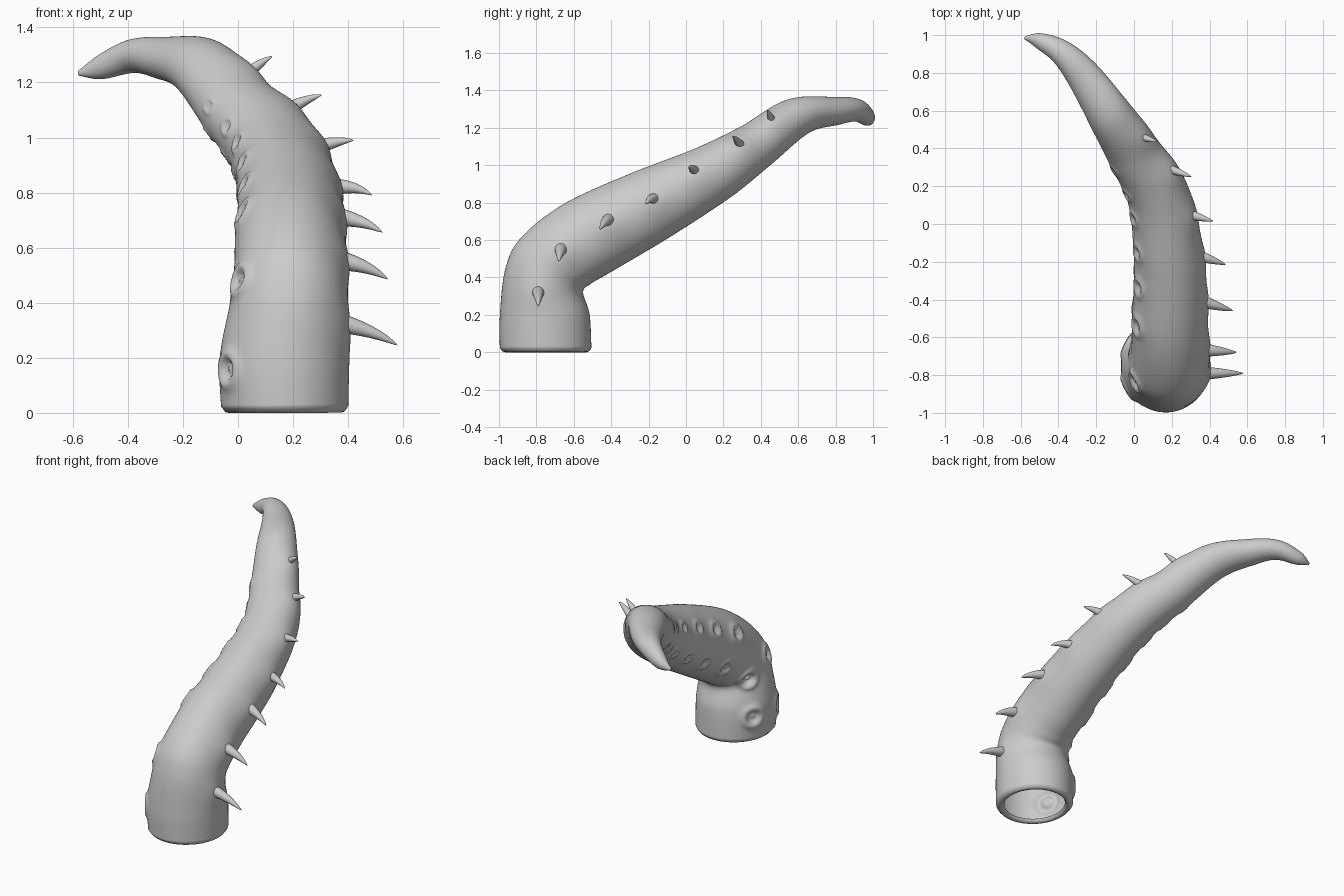
import bpy, math
from mathutils import Vector as V

if "Cube" in bpy.data.objects:
    bpy.data.objects.remove(bpy.data.objects["Cube"])

# Sections: top y,z / bottom y,z of each ring, centre x, half width
SECTIONS = [
    (-.995, 0, -.505, 0, .17, .23),
    (-.995, .2, -.515, .2, .17, .233),
    (-.965, .45, -.55, .32, .185, .212),
    (-.88, .615, -.51, .365, .19, .205),
    (-.65, .795, -.40, .43, .19, .20),
    (-.30, .955, -.08, .62, .185, .185),
    (.05, 1.09, .24, .83, .13, .165),
    (.30, 1.21, .45, 1.0, .0, .143),
    (.53, 1.345, .66, 1.175, -.14, .118),
    (.78, 1.365, .81, 1.215, -.275, .09),
    (.92, 1.355, .90, 1.235, -.385, .066),
    (.98, 1.30, .96, 1.213, -.50, .042),
    (.985, 1.245, .985, 1.225, -.578, .008)]
LAST = len(SECTIONS) - 1
SIDES = 120
STEPS = 22


def sample(u):
    """Smooth interpolation through the section table."""
    i = min(int(u), LAST - 1)
    f = u - i
    p = [SECTIONS[max(0, min(LAST, i + k))] for k in (-1, 0, 1, 2)]
    return [.5 * (2 * b + (c - a) * f + (2 * a - 5 * b + 4 * c - d) * f ** 2
                  + (3 * b - a - 3 * c + d) * f ** 3) for a, b, c, d in zip(*p)]


def centre(u):
    yt, zt, yb, zb, x, w = sample(u)
    return V((x, (yt + yb) / 2, (zt + zb) / 2))


def frame(u):
    yt, zt, yb, zb, x, w = sample(u)
    tangent = centre(min(u + .05, LAST)) - centre(max(u - .05, 0))
    up = V((0, (yt - yb) / 2, (zt - zb) / 2))
    side = tangent.cross(up).normalized() * w
    return centre(u), side, up


def surface(u, a):
    c, side, up = frame(u)
    return c + side * math.cos(a) + up * math.sin(a)


def loft(name, rings, tip):
    n = len(rings[0])
    verts = [p for r in rings for p in r] + [tip]
    faces = [(i * n + j, i * n + (j + 1) % n, (i + 1) * n + (j + 1) % n, (i + 1) * n + j)
             for i in range(len(rings) - 1) for j in range(n)]
    k = (len(rings) - 1) * n
    faces += [(k + j, k + (j + 1) % n, len(verts) - 1) for j in range(n)]
    me = bpy.data.meshes.new(name)
    me.from_pydata([tuple(v) for v in verts], [], faces)
    me.polygons.foreach_set("use_smooth", [True] * len(faces))
    ob = bpy.data.objects.new(name, me)
    bpy.context.collection.objects.link(ob)
    return ob


# Spikes: base point, tip point, base radius
SPIKES = [
    ((.41, -.79, .31), (.58, -.79, .245), .036),
    ((.405, -.67, .54), (.545, -.68, .485), .036),
    ((.395, -.42, .70), (.525, -.46, .655), .034),
    ((.38, -.18, .815), (.487, -.215, .79), .030),
    ((.33, .04, .975), (.42, .015, .99), .026),
    ((.22, .28, 1.12), (.305, .25, 1.155), .024),
    ((.06, .455, 1.25), (.125, .435, 1.295), .022)]

# Two rows of suckers along the left side
suckers = []
for k, u in enumerate((.8, 2.4, 4.15, 4.75, 5.3, 5.85, 6.4, 6.95)):
    for s in (-1, 1):
        suckers.append((surface(u, math.pi + s * math.radians(29)), .056 - .0045 * k))


def relief(p):
    """Height of sucker rims, cups and knobs, and swellings below the spikes."""
    h = 0
    for c, r in suckers:
        q = (p - c).length / r
        if q < 4:
            h += r * (.22 * math.exp(-((q - 1) / .4) ** 2) - .6 * math.exp(-(q / .55) ** 2)
                      + .55 * math.exp(-(q / .25) ** 2) + .12 * math.exp(-(q / 1.8) ** 2))
    for b, t, r in SPIKES:
        d = (p - V(b)).length
        if d < .25:
            h += .012 * math.exp(-(d / .09) ** 2)
    return h


# Tentacle body: inward-curled open rim at the base, then the tapering tube
angles = [2 * math.pi * j / SIDES for j in range(SIDES)]
c0, s0, u0 = frame(0)
rings = []
for scale, z in ((.79, .02), (.82, .006), (.88, 0), (.94, .004), (.98, .016)):
    rings.append([c0 + (s0 * math.cos(a) + u0 * math.sin(a)) * scale + V((0, 0, z))
                  for a in angles])
for i in range(4, LAST * STEPS + 1):
    c, side, up = frame(i / STEPS)
    ring = []
    for a in angles:
        d = side * math.cos(a) + up * math.sin(a)
        p = c + d
        ring.append(p + d.normalized() * relief(p))
    rings.append(ring)
loft("tentacle", rings, centre(LAST) + V((-.004, .001, -.001)))

# Curved spikes along the right side
for k, (b, t, r) in enumerate(SPIKES):
    b, t = V(b), V(t)
    out = t - b
    start = b - out * .25
    mid = b + out * .5 + V((0, 0, .022 if k < 4 else .008))
    rings = []
    for i in range(14):
        f = i / 14
        p = start * (1 - f) ** 2 + mid * 2 * f * (1 - f) + t * f * f
        tan = ((mid - start) * (1 - f) + (t - mid) * f).normalized()
        e1 = tan.cross(V((0, 1, 0))).normalized()
        e2 = tan.cross(e1)
        rad = r * (1 - f) ** .75
        rings.append([p + (e1 * math.cos(a) + e2 * math.sin(a)) * rad
                      for a in (2 * math.pi * j / 20 for j in range(20))])
    loft(f"spike_{k + 1}", rings, t)
